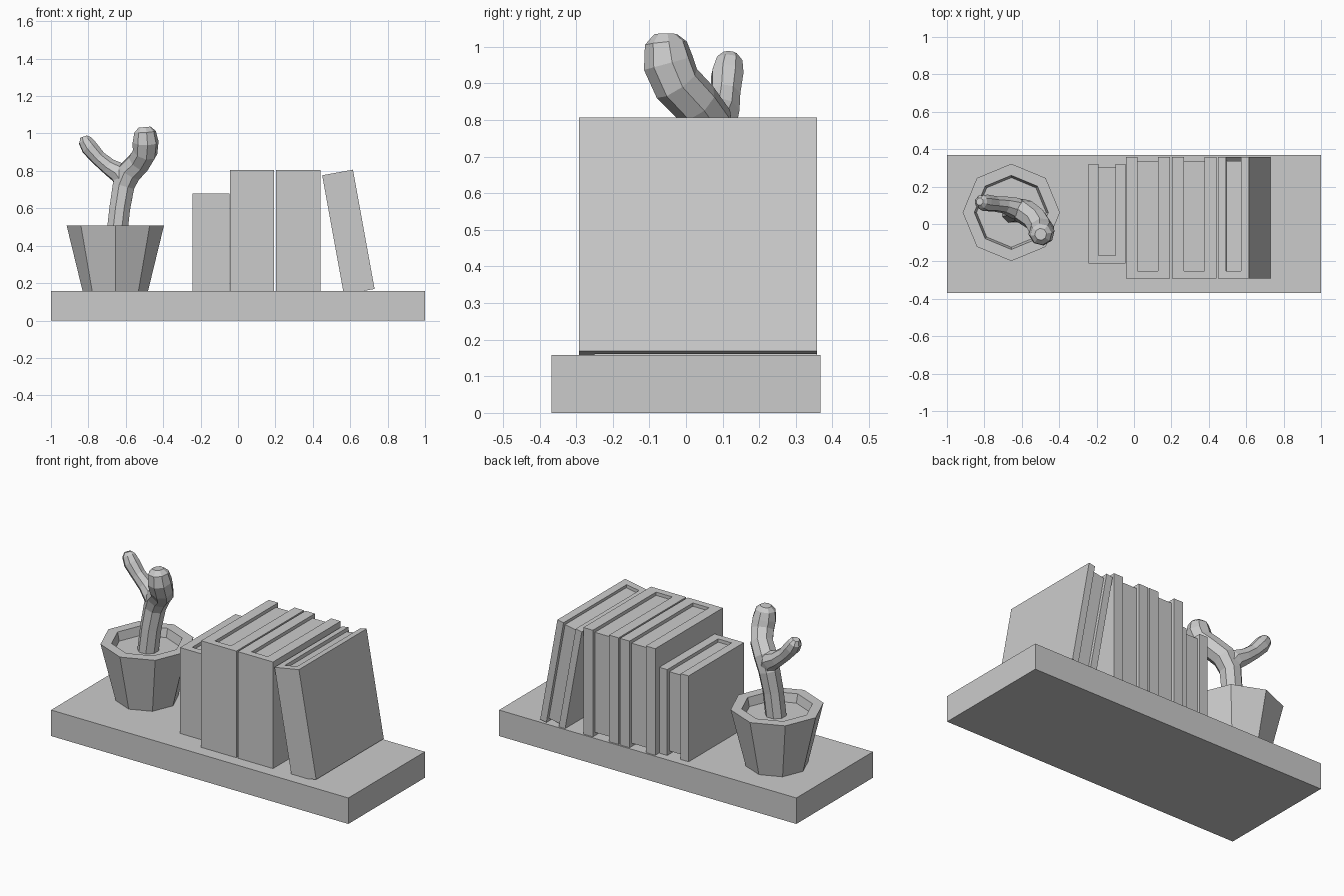
import bpy, bmesh, math
from mathutils import Vector, Matrix

if "Cube" in bpy.data.objects:
    bpy.data.objects.remove(bpy.data.objects["Cube"])


def finish(name, bm):
    bmesh.ops.recalc_face_normals(bm, faces=bm.faces)
    mesh = bpy.data.meshes.new(name)
    bm.to_mesh(mesh)
    bm.free()
    obj = bpy.data.objects.new(name, mesh)
    bpy.context.collection.objects.link(obj)
    return obj


def add_prism(bm, outline, z0, z1):
    # extrude an x/y outline upward
    face = bm.faces.new([bm.verts.new((x, y, z0)) for x, y in outline])
    ext = bmesh.ops.extrude_face_region(bm, geom=[face])
    top = [v for v in ext["geom"] if isinstance(v, bmesh.types.BMVert)]
    bmesh.ops.translate(bm, verts=top, vec=(0, 0, z1 - z0))


def rect(x0, x1, y0, y1):
    return [(x0, y0), (x1, y0), (x1, y1), (x0, y1)]


def book(name, width, height, y0, y1, cover, loc, tilt=0):
    # U-shaped cover with a recessed page block, origin at lower left
    bm = bmesh.new()
    a, b, spine = cover, width - cover, y0 + 0.042
    add_prism(bm, [(0, y0), (width, y0), (width, y1), (b, y1),
                   (b, spine), (a, spine), (a, y1), (0, y1)], 0, height)
    add_prism(bm, rect(a, b, spine, y1 - 0.02), 0.02, height - 0.02)
    obj = finish(name, bm)
    obj.location = loc
    obj.rotation_euler.y = tilt
    return obj


def lathe(name, profile, sides, loc):
    bm = bmesh.new()
    rings = []
    for r, z in profile:
        rings.append([bm.verts.new((r * math.cos(2 * math.pi * i / sides),
                                    r * math.sin(2 * math.pi * i / sides), z))
                      for i in range(sides)])
    for lo, hi in zip(rings, rings[1:]):
        for i in range(sides):
            j = (i + 1) % sides
            bm.faces.new((lo[i], lo[j], hi[j], hi[i]))
    bm.faces.new(rings[0])
    bm.faces.new(rings[-1])
    finish(name, bm).location = loc


def tube(name, points, sides=8):
    # faceted tube through (x, y, z, radius) points
    bm = bmesh.new()
    pts = [Vector(p[:3]) for p in points]
    up, rot, rings = Vector((0, 0, 1)), Matrix.Identity(3), []
    for k, p in enumerate(pts):
        d = (pts[min(k + 1, len(pts) - 1)] - pts[max(k - 1, 0)]).normalized()
        rot = up.rotation_difference(d).to_matrix() @ rot
        up = d
        ring = []
        for i in range(sides):
            t = 2 * math.pi * (i + 0.5) / sides
            off = Vector((math.cos(t), math.sin(t), 0)) * points[k][3]
            ring.append(bm.verts.new(p + rot @ off))
        rings.append(ring)
    for lo, hi in zip(rings, rings[1:]):
        for i in range(sides):
            j = (i + 1) % sides
            bm.faces.new((lo[i], lo[j], hi[j], hi[i]))
    bm.faces.new(rings[0])
    bm.faces.new(rings[-1])
    finish(name, bm)


# Shelf board
bm = bmesh.new()
add_prism(bm, rect(-1, 1, -0.368, 0.368), 0, 0.158)
finish("shelf", bm)

# Books, the last one leaning
book("short_book", 0.197, 0.522, -0.21, 0.322, 0.053, (-0.243, 0, 0.158))
book("tall_book_left", 0.237, 0.648, -0.292, 0.358, 0.064, (-0.044, 0, 0.158))
book("tall_book_right", 0.237, 0.648, -0.292, 0.358, 0.064, (0.203, 0, 0.158))
book("leaning_book", 0.167, 0.648, -0.292, 0.358, 0.042,
     (0.566, 0, 0.139), math.radians(-10.3))

# Octagonal pot with recessed soil
lathe("pot", [(0.175, 0.158), (0.26, 0.507), (0.198, 0.507), (0.186, 0.455)],
      8, (-0.656, 0.062, 0))

# Cactus stem bending into the right arm, then the left arm
tube("cactus_stem", [
    (-0.65, 0.062, 0.44, 0.06), (-0.632, 0.066, 0.60, 0.06),
    (-0.612, 0.075, 0.72, 0.063), (-0.578, 0.062, 0.795, 0.068),
    (-0.527, 0.025, 0.848, 0.066), (-0.497, -0.025, 0.90, 0.068),
    (-0.494, -0.048, 0.955, 0.07), (-0.497, -0.055, 1.01, 0.058),
    (-0.499, -0.055, 1.034, 0.032)])
tube("cactus_arm", [
    (-0.60, 0.07, 0.735, 0.055), (-0.635, 0.085, 0.79, 0.058),
    (-0.69, 0.102, 0.822, 0.046), (-0.745, 0.108, 0.868, 0.042),
    (-0.795, 0.113, 0.925, 0.046), (-0.818, 0.118, 0.962, 0.038),
    (-0.825, 0.12, 0.982, 0.02)])
